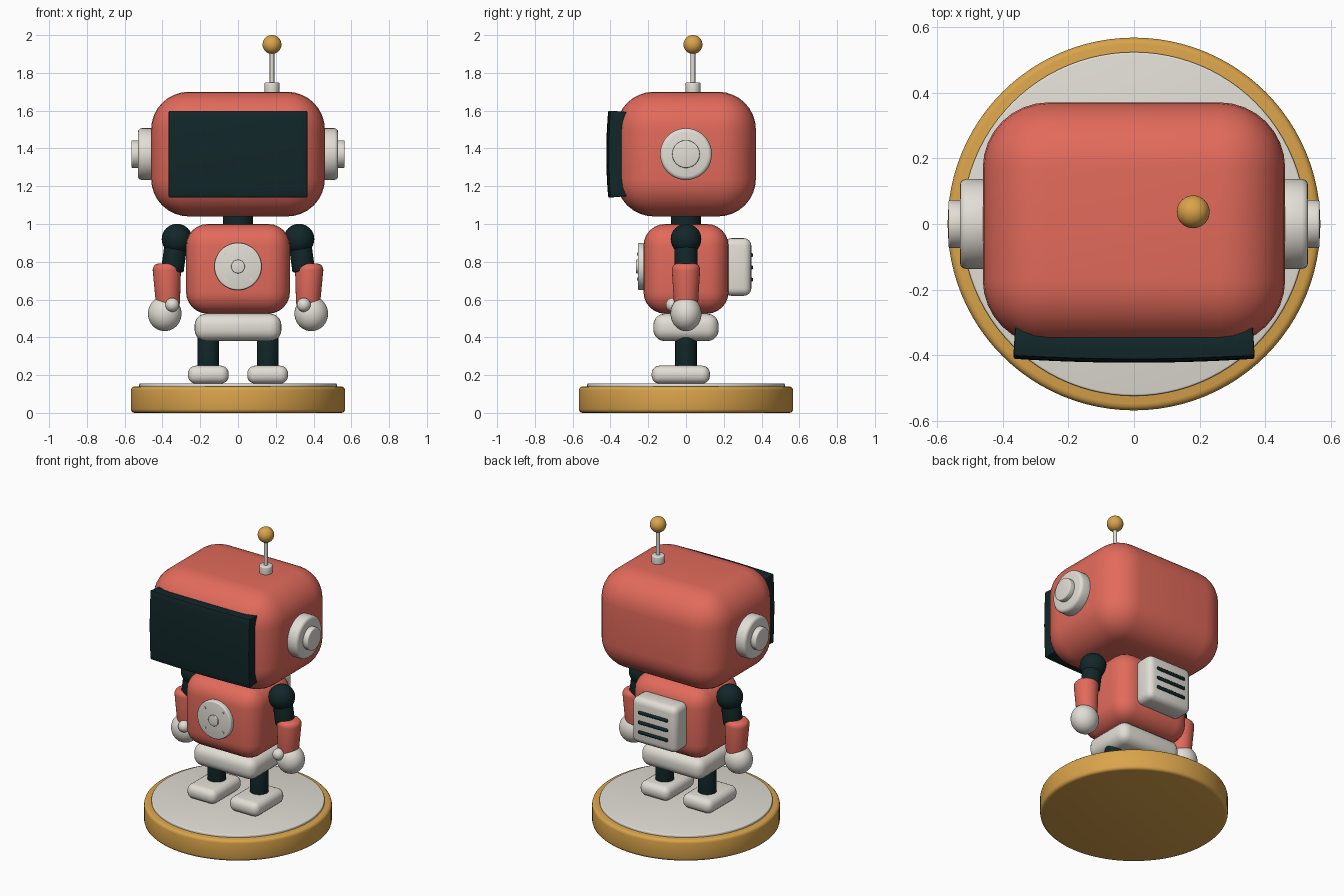
import bpy, math
from mathutils import Vector

if "Cube" in bpy.data.objects:
    bpy.data.objects.remove(bpy.data.objects["Cube"])


def material(name, rgb):
    m = bpy.data.materials.new(name)
    m.diffuse_color = (*rgb, 1)
    m.use_nodes = True
    m.node_tree.nodes["Principled BSDF"].inputs["Base Color"].default_value = m.diffuse_color
    return m


CORAL = material("coral", (0.76, 0.145, 0.105))
DARK = material("dark_teal", (0.006, 0.02, 0.022))
WHITE = material("warm_white", (0.76, 0.73, 0.67))
GOLD = material("gold", (0.70, 0.37, 0.07))


def finish(name, mat, bevel=0, segments=3):
    ob = bpy.context.object
    ob.name = name
    ob.data.materials.append(mat)
    bpy.ops.object.transform_apply(location=False, rotation=False, scale=True)
    if bevel:
        b = ob.modifiers.new("bevel", "BEVEL")
        b.width, b.segments, b.limit_method = bevel, segments, "ANGLE"
        bpy.ops.object.modifier_apply(modifier="bevel")
    bpy.ops.object.shade_smooth_by_angle(angle=math.radians(35))
    return ob


def box(name, mat, lo, hi, bevel, segments=5):
    lo, hi = Vector(lo), Vector(hi)
    bpy.ops.mesh.primitive_cube_add(size=1, location=(lo + hi) / 2)
    bpy.context.object.scale = hi - lo
    return finish(name, mat, bevel, segments)


def rod(name, mat, a, b, r1, r2=None, bevel=0, verts=48, segments=3):
    """Cylinder or cone running from point a to point b."""
    a, b = Vector(a), Vector(b)
    bpy.ops.mesh.primitive_cone_add(
        vertices=verts, radius1=r1, radius2=r1 if r2 is None else r2,
        depth=(b - a).length, location=(a + b) / 2,
        rotation=(b - a).to_track_quat("Z", "Y").to_euler())
    return finish(name, mat, bevel, segments)


def ball(name, mat, loc, size):
    bpy.ops.mesh.primitive_uv_sphere_add(segments=32, ring_count=20, radius=1, location=loc)
    bpy.context.object.scale = size
    return finish(name, mat)


# Round stand
rod("stand", GOLD, (0, 0, 0), (0, 0, 0.14), 0.567, bevel=0.02, verts=96)
rod("stand_top", WHITE, (0, 0, 0.13), (0, 0, 0.156), 0.523, bevel=0.006, verts=96)

# Body
box("pelvis", WHITE, (-0.23, -0.173, 0.38), (0.23, 0.173, 0.525), 0.06)
box("torso", CORAL, (-0.275, -0.225, 0.525), (0.275, 0.225, 1.0), 0.115, 6)
rod("neck", DARK, (0, 0, 0.96), (0, 0, 1.08), 0.08)

# Chest dial with centre button and four screws
rod("chest_dial", WHITE, (0, -0.2, 0.775), (0, -0.255, 0.775), 0.125, bevel=0.008)
rod("chest_button", WHITE, (0, -0.25, 0.775), (0, -0.265, 0.775), 0.036, bevel=0.004)
for sx in (-1, 1):
    for sz in (-1, 1):
        x, z = 0.066 * sx, 0.775 + 0.066 * sz
        rod("dial_screw", WHITE, (x, -0.25, z), (x, -0.259, z), 0.009, verts=12)

# Backpack with three vent slots
box("backpack", WHITE, (-0.165, 0.2, 0.62), (0.165, 0.346, 0.925), 0.04, 4)
for z in (0.705, 0.77, 0.835):
    box("vent", DARK, (-0.11, 0.335, z - 0.011), (0.11, 0.356, z + 0.011), 0.009, 3)

# Head
box("head", CORAL, (-0.46, -0.37, 1.04), (0.46, 0.37, 1.70), 0.2, 8)

# Face screen: gently bulging front
bpy.ops.mesh.primitive_grid_add(x_subdivisions=16, y_subdivisions=12, size=2,
                                location=(0, 0, 1.37), rotation=(math.pi / 2, 0, 0))
screen = bpy.context.object
for v in screen.data.vertices:
    u, w = v.co.x, v.co.y
    v.co = (u * 0.367, w * 0.23, 0.40 + 0.012 * (1 - u * u) + 0.010 * (1 - w * w))
solid = screen.modifiers.new("thickness", "SOLIDIFY")
solid.thickness, solid.offset = 0.095, -1
bpy.ops.object.modifier_apply(modifier="thickness")
finish("face_screen", DARK, 0.006, 2)

# Antenna
rod("antenna_base", WHITE, (0.18, 0.037, 1.68), (0.18, 0.037, 1.75), 0.04, bevel=0.008)
rod("antenna_rod", WHITE, (0.18, 0.037, 1.74), (0.18, 0.037, 1.93), 0.012, verts=20)
ball("antenna_tip", GOLD, (0.18, 0.037, 1.95), (0.05, 0.05, 0.05))

# Paired parts
for s in (-1, 1):
    # Ears
    rod("ear", WHITE, (s * 0.43, 0, 1.37), (s * 0.53, 0, 1.37), 0.137, bevel=0.02)
    rod("ear_cap", WHITE, (s * 0.52, 0, 1.37), (s * 0.565, 0, 1.37), 0.073, bevel=0.007)
    # Legs and feet
    rod("leg", DARK, (s * 0.157, 0, 0.23), (s * 0.157, 0, 0.41), 0.057, bevel=0.006)
    box("foot", WHITE, (s * 0.157 - 0.108, -0.182, 0.155), (s * 0.157 + 0.108, 0.127, 0.25), 0.042)
    # Arms
    ball("shoulder", DARK, (s * 0.323, 0, 0.92), (0.081, 0.081, 0.081))
    rod("upper_arm", DARK, (s * 0.325, 0, 0.92), (s * 0.348, 0, 0.75), 0.06, bevel=0.01)
    rod("forearm", CORAL, (s * 0.37, 0, 0.55), (s * 0.378, 0, 0.792), 0.062, 0.077, bevel=0.035, segments=5)
    # Hands
    ball("hand", WHITE, (s * 0.388, 0, 0.525), (0.089, 0.082, 0.092))
    ball("thumb", WHITE, (s * 0.348, -0.07, 0.572), (0.037, 0.037, 0.037))
